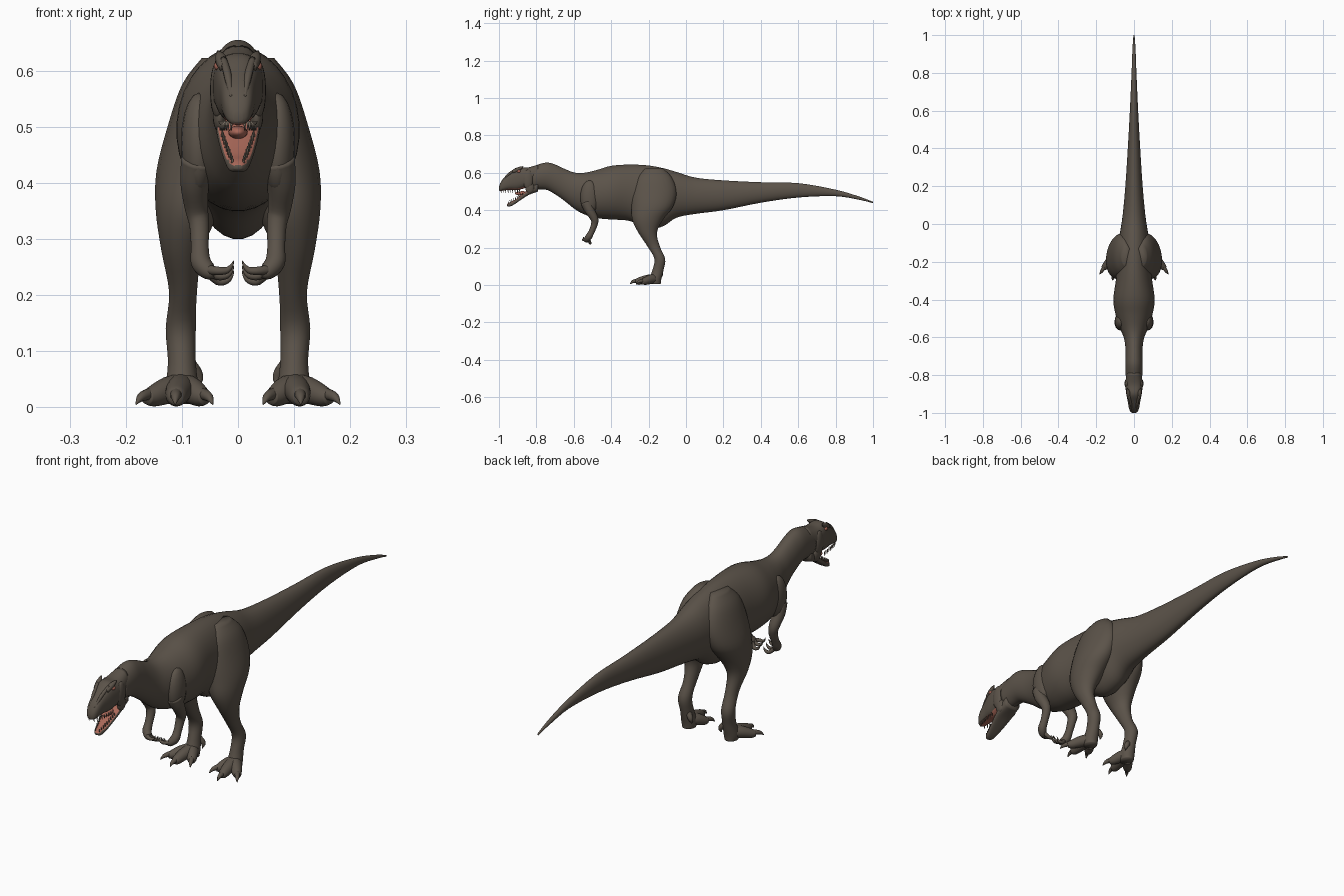
import bpy, bmesh, math
from mathutils import Vector

cube = bpy.data.objects.get("Cube")
if cube:
    bpy.data.objects.remove(cube)


def material(name, rgb):
    m = bpy.data.materials.new(name)
    m.use_nodes = True
    m.diffuse_color = (*rgb, 1)
    m.node_tree.nodes["Principled BSDF"].inputs["Base Color"].default_value = (*rgb, 1)
    m.node_tree.nodes["Principled BSDF"].inputs["Roughness"].default_value = 0.8
    return m


HIDE = material("brown_hide", (0.105, 0.086, 0.067))
FLESH = material("mouth_pink", (0.40, 0.14, 0.10))
TOOTH = material("dull_tooth", (0.17, 0.14, 0.11))
X, Y, Z = Vector((1, 0, 0)), Vector((0, 1, 0)), Vector((0, 0, 1))


def spline(rows, steps):
    """Catmull-Rom through rows of numbers."""
    out = []
    last = len(rows) - 1
    for i in range(last):
        quad = [rows[max(i - 1, 0)], rows[i], rows[i + 1], rows[min(i + 2, last)]]
        for k in range(steps):
            t = k / steps
            out.append([0.5 * (2 * b + (c - a) * t + (2 * a - 5 * b + 4 * c - d) * t * t
                               + (3 * b - a - 3 * c + d) * t ** 3) for a, b, c, d in zip(*quad)])
    out.append(list(rows[-1]))
    return out


def loft(name, rows, axis=None, ref=X, power=2, sides=20, steps=4, mat=HIDE, flesh=None):
    """Skin rows of (x, y, z, radius, radius); axis fixes the ring plane, else it follows the path."""
    rows = spline(rows, steps)
    centres = [Vector(r[:3]) for r in rows]
    bm = bmesh.new()
    rings = []
    for i, r in enumerate(rows):
        t = axis or (centres[min(i + 1, len(rows) - 1)] - centres[max(i - 1, 0)]).normalized()
        u = (ref - t * ref.dot(t)).normalized()
        v = t.cross(u)
        ring = []
        for k in range(sides):
            a = math.tau * (k + 0.5) / sides
            c, s = math.cos(a), math.sin(a)
            c = math.copysign(abs(c) ** (2 / power), c)
            s = math.copysign(abs(s) ** (2 / power), s)
            ring.append(bm.verts.new(centres[i] + u * c * max(r[3], 0.001) + v * s * max(r[4], 0.001)))
        rings.append(ring)
    for a, b in zip(rings, rings[1:]):
        for k in range(sides):
            bm.faces.new((a[k], a[k - 1], b[k - 1], b[k]))
    bm.faces.new(rings[0])
    bm.faces.new(rings[-1])
    bmesh.ops.recalc_face_normals(bm, faces=bm.faces)
    bm.normal_update()
    for f in bm.faces:
        f.smooth = True
        # mouth surfaces facing the gap between the jaws
        if flesh and f.normal.dot(flesh) > 0.7:
            f.material_index = 1
    me = bpy.data.meshes.new(name)
    bm.to_mesh(me)
    bm.free()
    me.materials.append(mat)
    if flesh:
        me.materials.append(FLESH)
    ob = bpy.data.objects.new(name, me)
    bpy.context.collection.objects.link(ob)
    return ob


def profile(rows):
    """Turn (y, top, bottom, half width) into loft rows."""
    return [(0, y, (t + b) / 2, w, (t - b) / 2) for y, t, b, w in rows]


def tube(name, s, pts, **kw):
    """Round tapering limb from (x, y, z, radius), on side s."""
    return loft(name, [(x * s, y, z, r, r) for x, y, z, r in pts], **kw)


def blob(name, s, centre, size, mat=HIDE):
    """Stretched ball."""
    bm = bmesh.new()
    bmesh.ops.create_uvsphere(bm, u_segments=16, v_segments=10, radius=1)
    for v in bm.verts:
        v.co = Vector((centre[0] * s + v.co.x * size[0],
                       centre[1] + v.co.y * size[1], centre[2] + v.co.z * size[2]))
    for f in bm.faces:
        f.smooth = True
    me = bpy.data.meshes.new(name)
    bm.to_mesh(me)
    bm.free()
    me.materials.append(mat)
    bpy.context.collection.objects.link(bpy.data.objects.new(name, me))


# Neck, torso and tail
loft("body", profile([
    (-.82, .635, .51, .043), (-.75, .655, .51, .046), (-.70, .645, .485, .045),
    (-.65, .622, .45, .046), (-.60, .603, .41, .055), (-.55, .60, .38, .075),
    (-.48, .615, .358, .098), (-.40, .638, .35, .11), (-.30, .645, .342, .097),
    (-.2, .64, .30, .09), (-.12, .625, .315, .085), (-.05, .605, .36, .075),
    (.05, .575, .38, .06), (.2, .56, .40, .046), (.4, .55, .44, .033),
    (.6, .545, .468, .022), (.8, .51, .475, .013), (.93, .472, .455, .008),
    (1, .445, .438, .003)]), axis=Y, sides=32)

# Skull with palate, and open lower jaw
loft("skull", profile([
    (-.79, .645, .52, .038), (-.85, .628, .52, .046), (-.90, .63, .507, .041),
    (-.94, .602, .509, .033), (-.975, .572, .505, .027), (-.993, .545, .503, .019),
    (-1, .525, .508, .008)]), axis=Y, power=2.6, sides=24, flesh=-Z)
loft("lower_jaw", profile([
    (-.79, .56, .50, .036), (-.84, .515, .482, .039), (-.88, .482, .457, .033),
    (-.92, .453, .43, .024), (-.945, .441, .419, .017), (-.957, .432, .424, .007)]),
    axis=Y, power=3, sides=24, flesh=Vector((0, -.5, .85)))
blob("tongue", 1, (0, -.875, .49), (.017, .04, .012), FLESH)

for s, side in ((1, "left"), (-1, "right")):
    # Head details
    blob(side + "_cheek", s, (.036, -.845, .565), (.014, .028, .052))
    blob(side + "_jaw_hinge", s, (.033, -.835, .52), (.012, .024, .03))
    blob(side + "_eye", s, (.035, -.893, .608), (.008, .01, .008), FLESH)
    tube(side + "_brow_horn", s, [(.026, -.925, .605, .008), (.03, -.895, .62, .011),
                                  (.036, -.87, .634, .002)], sides=10)
    tube(side + "_snout_ridge", s, [(.012, -.985, .553, .003), (.018, -.95, .59, .007),
                                    (.026, -.91, .62, .006)], sides=10)
    for i in range(9):
        f = i / 8
        x, y = .012 + .02 * f ** .6, -.99 + .1 * f
        tube(side + "_upper_tooth", s, [(x, y, .51, .003), (x, y + .002, .493, .0005)],
             sides=6, steps=1, mat=TOOTH)
        x, y, z = .01 + .018 * f, -.948 + .075 * f, .433 + .047 * f
        tube(side + "_lower_tooth", s, [(x, y, z, .003), (x, y - .003, z + .015, .0005)],
             sides=6, steps=1, mat=TOOTH)

    # Thigh, shin and ankle
    leg = [(.04, -.17, .622, .025, .05), (.055, -.17, .575, .045, .095),
           (.064, -.17, .5, .062, .12), (.08, -.18, .42, .066, .112),
           (.09, -.205, .35, .057, .083), (.1, -.205, .28, .037, .05),
           (.098, -.172, .205, .025, .033), (.102, -.14, .14, .027, .029),
           (.1, -.15, .08, .025, .03), (.1, -.165, .03, .03, .033),
           (.1, -.165, .006, .026, .03)]
    loft(side + "_leg", [(r[0] * s, *r[1:]) for r in leg], axis=Z, sides=24)

    # Three spread toes with claws, and a small rear toe
    for name, x, y, out in (("inner", .068, -.215, -.023), ("middle", .11, -.255, .002),
                            ("outer", .15, -.222, .032)):
        tube(f"{side}_{name}_toe", s, [
            (.1, -.165, .035, .026), ((x + .1) / 2, (y - .165) / 2, .03, .024),
            (x, y, .02, .019), (x + out * .4, y - .014, .018, .013)])
        tube(f"{side}_{name}_claw", s, [
            (x + out * .2, y - .006, .024, .011), (x + out * .7, y - .03, .018, .008),
            (x + out, y - .044, .005, .001)], sides=10)
    tube(side + "_rear_toe", s, [(.085, -.14, .075, .012), (.071, -.133, .055, .01),
                                 (.07, -.14, .035, .001)], sides=10)

    # Shoulder blade, arm and hand
    blob(side + "_shoulder", s, (.07, -.515, .47), (.032, .05, .09))
    tube(side + "_arm", s, [
        (.07, -.53, .44, .032), (.077, -.515, .4, .026), (.074, -.49, .355, .021),
        (.069, -.49, .325, .018), (.068, -.505, .285, .016), (.066, -.52, .258, .018),
        (.052, -.532, .242, .015), (.042, -.535, .24, .009)], ref=Y, sides=16)
    for i, name in enumerate(("thumb", "middle_finger", "last_finger")):
        y, z = -.548 + .018 * i, .247 - .009 * i
        tube(f"{side}_{name}", s, [
            (.055, -.535 + .006 * i, .245, .009), (.036, y, z - .004, .0075),
            (.02, y, z - .003, .006), (.011, y, z + .006, .003),
            (.008, y, z + .014, .0005)], ref=Y, sides=10)
